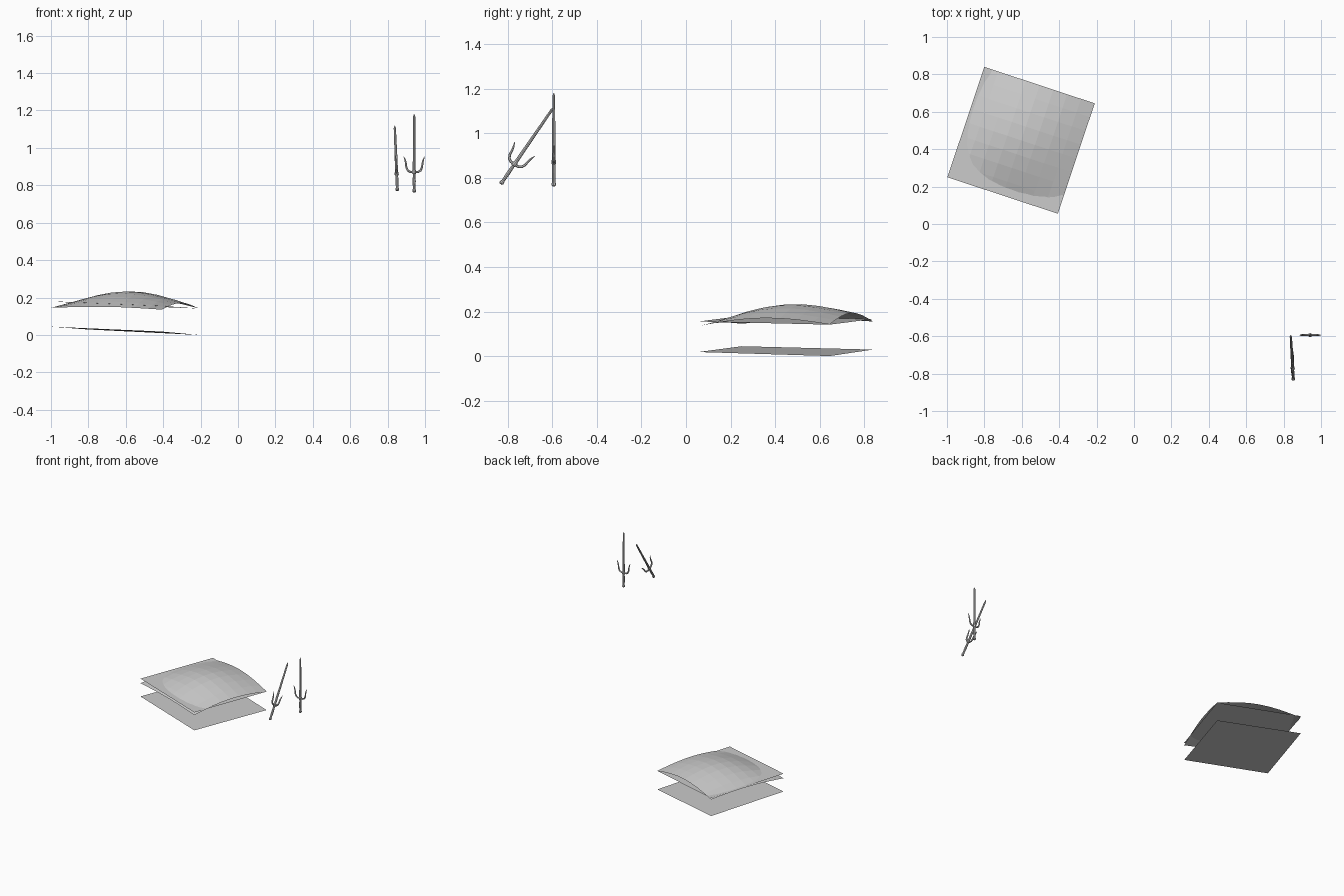
import bpy, bmesh
from math import sin, cos, pi
from mathutils import Vector, Matrix

if "Cube" in bpy.data.objects:
    bpy.data.objects.remove(bpy.data.objects["Cube"])


def finish(bm, name):
    me = bpy.data.meshes.new(name)
    bm.to_mesh(me)
    bm.free()
    ob = bpy.data.objects.new(name, me)
    bpy.context.collection.objects.link(ob)
    return ob


# Sheets: grids over the four corners D, C, B, A of a turned square
XY = [(-0.998, 0.25), (-0.407, 0.055), (-0.21, 0.645), (-0.80, 0.84)]


def sheet(name, heights, n, bump=lambda u, v: 0.0):
    d, c, b, a = [Vector((x, y, z)) for (x, y), z in zip(XY, heights)]
    bm = bmesh.new()
    rows = []
    for j in range(n + 1):
        v = j / n
        row = []
        for i in range(n + 1):
            p = d.lerp(a, v).lerp(c.lerp(b, v), i / n)
            p.z += bump(i / n, v)
            row.append(bm.verts.new(p))
        rows.append(row)
    for j in range(n):
        for i in range(n):
            bm.faces.new((rows[j][i], rows[j][i + 1], rows[j + 1][i + 1], rows[j + 1][i]))
    return finish(bm, name)


def drape(u, v):
    # arched edges plus a swelling in the middle
    su, sv = sin(pi * u), sin(pi * v)
    return su * (0.010 + 0.035 * v) + sv * (0.016 + 0.016 * u) + 0.036 * su * sv


sheet("bottom_sheet", (0.044, 0.018, 0.0, 0.029), 1)
sheet("upper_sheet", (0.18, 0.155, 0.141, 0.166), 1)
sheet("draped_sheet", (0.145, 0.135, 0.142, 0.155), 8, drape)


# Pronged daggers: tubes swept along paths in the local xz plane
def tube(bm, path, sides=8):
    pts = [Vector((x, 0, z)) for x, z, r in path]
    rings = []
    for k, (p, (_, _, r)) in enumerate(zip(pts, path)):
        t = (pts[min(k + 1, len(pts) - 1)] - pts[max(k - 1, 0)]).normalized()
        side = Vector((0, 1, 0)).cross(t)
        rings.append([bm.verts.new(p + r * (cos(2 * pi * i / sides) * side
                      + sin(2 * pi * i / sides) * Vector((0, 1, 0)))) for i in range(sides)])
    for lo, hi in zip(rings, rings[1:]):
        for i in range(sides):
            j = (i + 1) % sides
            bm.faces.new((lo[i], lo[j], hi[j], hi[i]))
    bm.faces.new(rings[0][::-1])
    bm.faces.new(rings[-1])


SHAFT = [(0, 0, 0.005), (0, 0.004, 0.010), (0, 0.013, 0.010), (0, 0.018, 0.007),
         (0, 0.06, 0.0085), (0, 0.098, 0.007), (0, 0.102, 0.011), (0, 0.116, 0.011),
         (0, 0.121, 0.008), (0, 0.405, 0.006), (0, 0.420, 0.001)]
PRONG = [(0, 0.108, 0.006), (0.020, 0.109, 0.006), (0.034, 0.117, 0.006),
         (0.042, 0.134, 0.0055), (0.044, 0.155, 0.005), (0.049, 0.175, 0.004),
         (0.056, 0.192, 0.001)]


def dagger(name, base, x_axis, z_axis):
    bm = bmesh.new()
    tube(bm, SHAFT)
    for s in (1, -1):
        tube(bm, [(s * x, z, r) for x, z, r in PRONG], 6)
    bmesh.ops.recalc_face_normals(bm, faces=bm.faces)
    ob = finish(bm, name)
    z = Vector(z_axis).normalized()
    y = z.cross(Vector(x_axis)).normalized()
    x = y.cross(z)
    m = Matrix((x, y, z)).transposed().to_4x4()
    ob.matrix_world = Matrix.Translation(base) @ m


dagger("upright_dagger", (0.942, -0.594, 0.762), (1, 0, 0), (0, 0, 1))
dagger("leaning_dagger", (0.852, -0.832, 0.772), (0.03, 0.34, -0.235), (-0.014, 0.237, 0.345))
